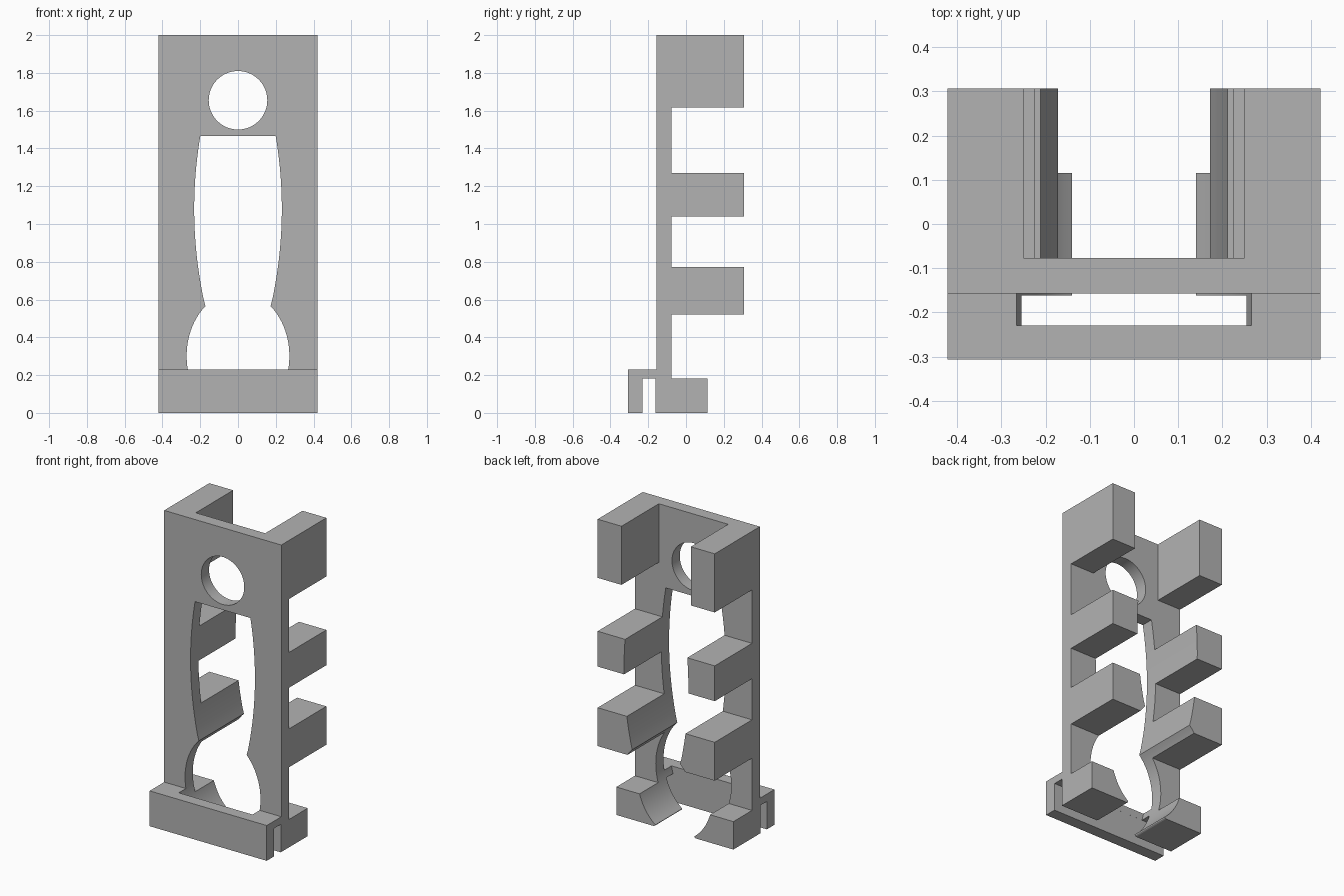
import bpy, bmesh, math
from mathutils import Vector

cube = bpy.data.objects.get("Cube")
if cube:
    bpy.data.objects.remove(cube, do_unlink=True)

grey = bpy.data.materials.new("plain grey")
grey.use_nodes = True
colour = (0.45, 0.45, 0.45, 1)
grey.diffuse_color = colour
grey.node_tree.nodes["Principled BSDF"].inputs["Base Color"].default_value = colour


def prism(name, points, offset):
    """Extrude a closed outline along the offset vector."""
    bm = bmesh.new()
    face = bm.faces.new([bm.verts.new(p) for p in points])
    result = bmesh.ops.extrude_face_region(bm, geom=[face])
    moved = [v for v in result["geom"] if isinstance(v, bmesh.types.BMVert)]
    bmesh.ops.translate(bm, vec=Vector(offset), verts=moved)
    bmesh.ops.recalc_face_normals(bm, faces=bm.faces)
    mesh = bpy.data.meshes.new(name)
    bm.to_mesh(mesh)
    bm.free()
    mesh.materials.append(grey)
    obj = bpy.data.objects.new(name, mesh)
    bpy.context.collection.objects.link(obj)
    return obj


def cut(target, cutter):
    mod = target.modifiers.new(cutter.name, 'BOOLEAN')
    mod.operation = 'DIFFERENCE'
    mod.solver = 'EXACT'
    mod.object = cutter
    bpy.context.view_layer.objects.active = target
    bpy.ops.object.modifier_apply(modifier=mod.name)
    bpy.data.objects.remove(cutter, do_unlink=True)


# Side profile (y, z): front lip, slot, foot, back prongs and plate
FRONT, PLATE, BACK = -0.157, -0.077, 0.307
side = [(-0.307, 0), (-0.23, 0), (-0.23, 0.182), (-0.162, 0.182), (-0.162, 0),
        (0.115, 0), (0.115, 0.182), (PLATE, 0.182)]
for low, high in ((0.522, 0.772), (1.04, 1.27), (1.618, 2)):
    side += [(PLATE, low), (BACK, low), (BACK, high), (PLATE, high)]
side[-1] = (FRONT, 2)
side += [(FRONT, 0.23), (-0.307, 0.23)]
frame = prism("holder_frame", [(-0.422, y, z) for y, z in side], (0.844, 0, 0))

# Vase shaped opening: lower oval, waist, gently bowed upper part
waist, top, steps = 0.565, 1.465, 24
half = [(0.152, -0.1), (0.152, 0), (0.144, 0.004)]
a0, a1 = -math.asin(0.857), math.asin((waist - 0.302) / 0.34)
for i in range(steps + 1):
    a = a0 + (a1 - a0) * i / steps
    half.append((0.272 * math.cos(a), 0.302 + 0.34 * math.sin(a)))
for i in range(1, steps + 1):
    z = waist + (top - waist) * i / steps
    half.append((0.232 - 0.058 * ((z - 1.08) / 0.515) ** 2, z))
outline = half + [(-x, z) for x, z in reversed(half)]
cut(frame, prism("opening_cutter", [(x, -0.2298, z) for x, z in outline], (0, 1, 0)))

# Round hole through the plate
ring = [2 * math.pi * i / 64 for i in range(64)]
cut(frame, prism("hole_cutter",
                 [(0.155 * math.cos(a), -0.5, 1.655 + 0.155 * math.sin(a)) for a in ring],
                 (0, 1, 0)))

# Channel between the top prongs
cut(frame, prism("channel_cutter",
                 [(x, PLATE, z) for x, z in ((-0.25, 1.55), (0.25, 1.55), (0.25, 2.1), (-0.25, 2.1))],
                 (0, 1, 0)))

# Smooth curved walls, crisp edges
bpy.ops.object.select_all(action='DESELECT')
frame.select_set(True)
bpy.context.view_layer.objects.active = frame
bpy.ops.object.shade_smooth_by_angle(angle=math.radians(25))
